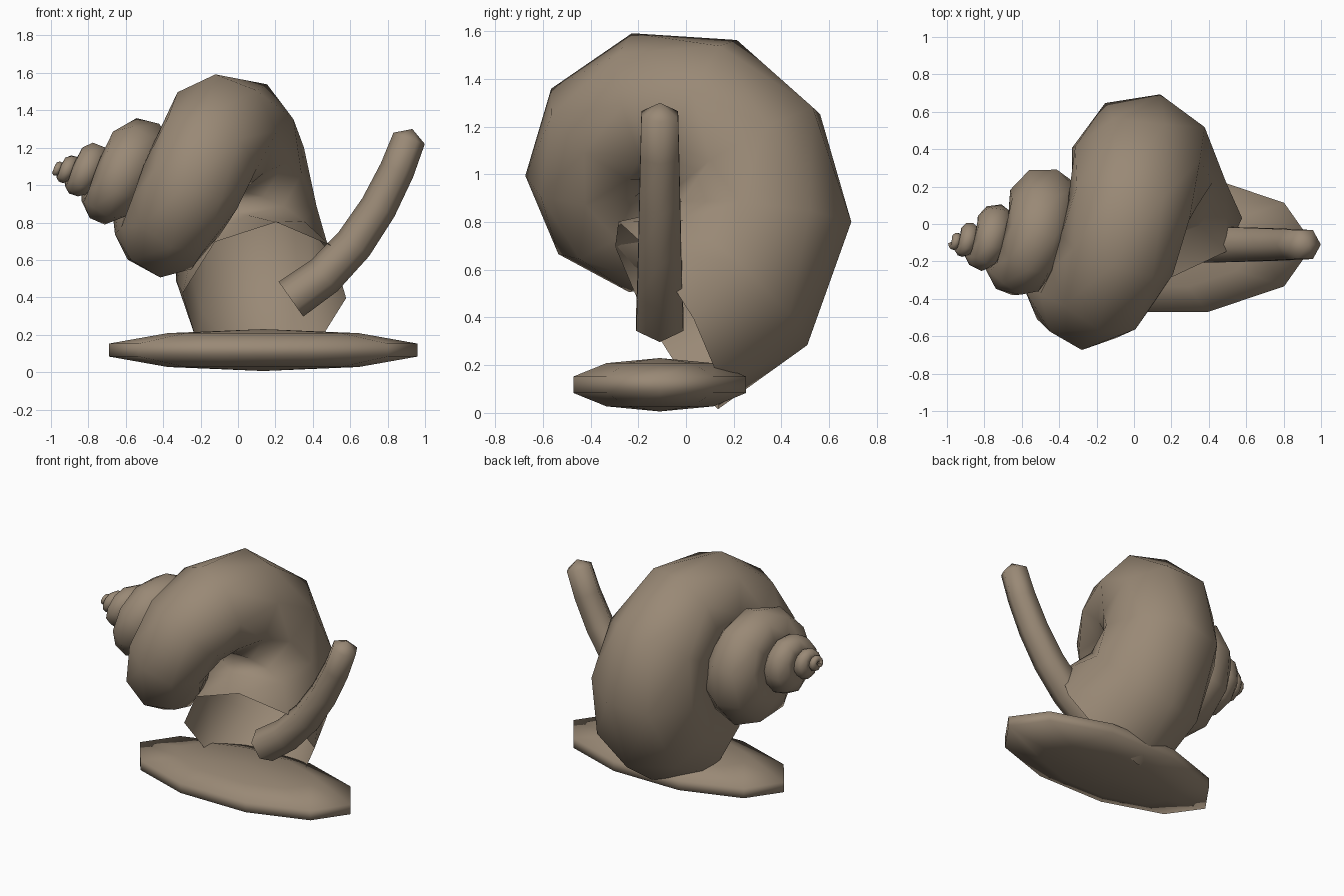
import bpy, bmesh, math
from mathutils import Vector

if "Cube" in bpy.data.objects:
    bpy.data.objects.remove(bpy.data.objects["Cube"])

brown = bpy.data.materials.new("warm_brown")
brown.diffuse_color = (0.32, 0.25, 0.18, 1)
brown.use_nodes = True
brown.node_tree.nodes["Principled BSDF"].inputs["Base Color"].default_value = brown.diffuse_color


def loft(name, rings, cap_start=False, cap_end=False):
    """Skin a list of vertex rings into one smooth object."""
    bm = bmesh.new()
    vr = [[bm.verts.new(p) for p in ring] for ring in rings]
    n = len(vr[0])
    for a, b in zip(vr, vr[1:]):
        for i in range(n):
            j = (i + 1) % n
            bm.faces.new((a[i], a[j], b[j], b[i])).smooth = True
    if cap_start:
        bm.faces.new(vr[0][::-1])
    if cap_end:
        bm.faces.new(vr[-1])
    bmesh.ops.remove_doubles(bm, verts=bm.verts, dist=1e-5)
    bmesh.ops.recalc_face_normals(bm, faces=bm.faces)
    me = bpy.data.meshes.new(name)
    bm.to_mesh(me)
    bm.free()
    me.materials.append(brown)
    ob = bpy.data.objects.new(name, me)
    bpy.context.collection.objects.link(ob)
    return ob


def tube_rings(points, radii, ups, sides, twist):
    """Rings across a path; the first vertex is 'twist' away from 'up'."""
    segs = [(b - a).normalized() for a, b in zip(points, points[1:])]
    rings = []
    for i, (p, r, up) in enumerate(zip(points, radii, ups)):
        t = (segs[max(i - 1, 0)] + segs[min(i, len(segs) - 1)]).normalized()
        e1 = (up - t * up.dot(t)).normalized()
        e2 = t.cross(e1)
        rings.append([p + r * (math.cos(k * math.tau / sides + twist[i]) * e1
                               + math.sin(k * math.tau / sides + twist[i]) * e2)
                      for k in range(sides)])
    return rings


# Shell: a growing spiral tube of five turns around a tilted axis, open mouth
apex = Vector((-1.02, -0.10, 1.09))
tilt = math.radians(9.2)
axis = Vector((math.cos(tilt), 0, -math.sin(tilt)))
side_up = Vector((math.sin(tilt), 0, math.cos(tilt)))
front = Vector((0, -1, 0))
pts, rad, ups, twist = [], [], [], []
for i in range(49):
    deg = 267 - 37.5 * (48 - i)
    th = math.radians(deg)
    s = 1.95 ** (deg / 360)
    out = math.cos(th) * front + math.sin(th) * side_up
    pts.append(apex + s * (0.765 * axis + 0.297 * out))
    rad.append(0.274 * s)
    ups.append(out)
    twist.append(math.radians(-3 - 47 * deg / 360))
loft("spiral_shell", tube_rings(pts, rad, ups, 8, twist), cap_start=True)

# Foot: flattened ten-sided ellipsoid
rings = []
for lat in (-90, -54, -18, 18, 54, 90):
    c, z = math.cos(math.radians(lat)), math.sin(math.radians(lat))
    rings.append([Vector((0.135 + 0.8675 * c * math.cos(k * math.tau / 10),
                          -0.11 + 0.40 * c * math.sin(k * math.tau / 10),
                          0.118 + 0.112 * z)) for k in range(10)])
loft("foot", rings)

# Neck: curved six-sided stalk with a blunt pointed tip
path = [(0.283, 0.39), (0.46, 0.515), (0.62, 0.685), (0.75, 0.88),
        (0.85, 1.08), (0.915, 1.25), (0.932, 1.30)]
pts = [Vector((x, -0.11, z)) for x, z in path]
rad = [0.114, 0.109, 0.104, 0.099, 0.094, 0.089, 0.0]
ups = [Vector((-0.7, 0, 0.7))] * len(pts)
loft("neck_stalk", tube_rings(pts, rad, ups, 6, [0] * len(pts)), cap_start=True)
